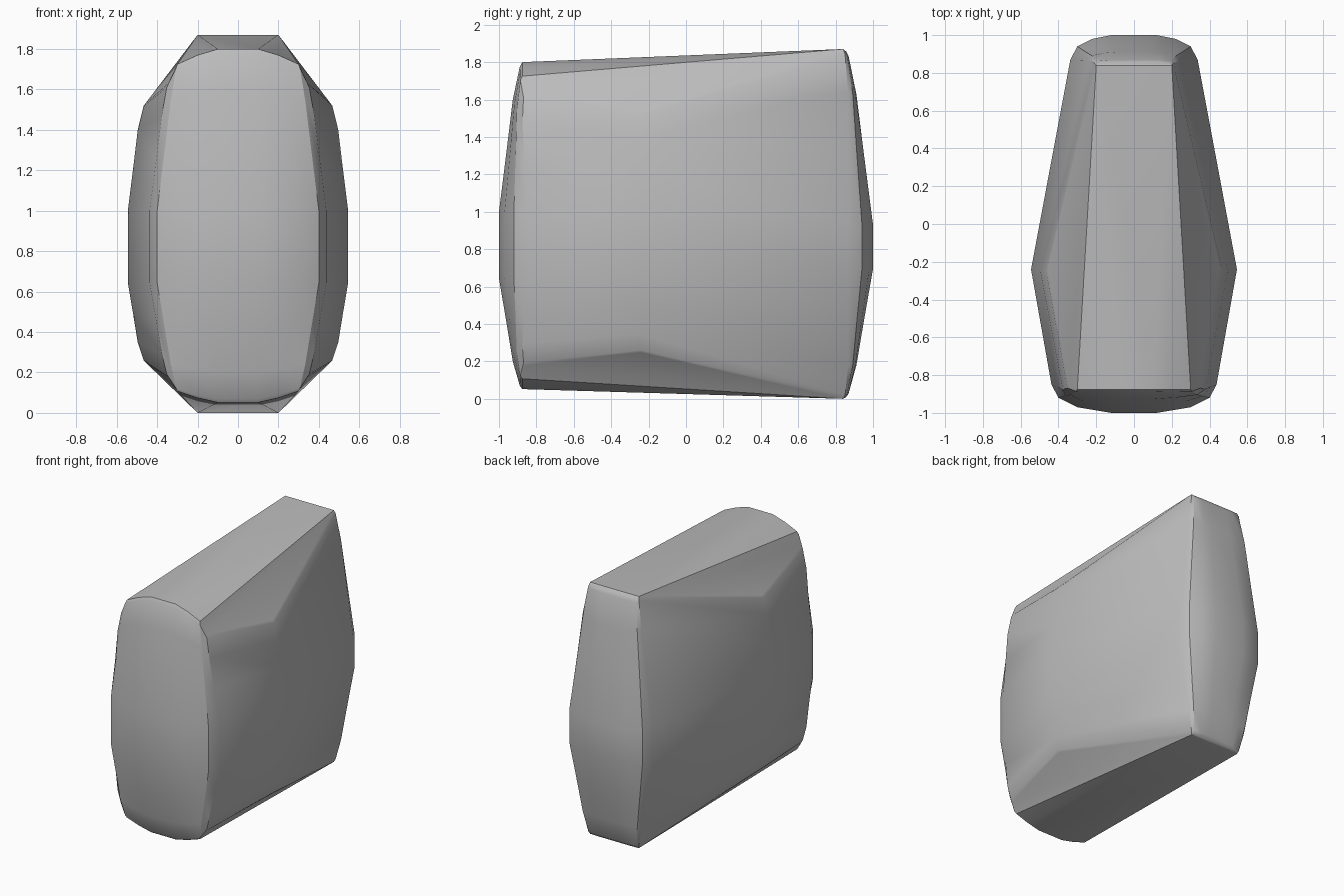
import bpy, bmesh, math
from mathutils import Vector

cube = bpy.data.objects.get("Cube")
if cube:
    bpy.data.objects.remove(cube, do_unlink=True)

# Plain stone colour
stone = bpy.data.materials.new("stone grey")
stone.use_nodes = True
stone.diffuse_color = (0.5, 0.5, 0.5, 1)
stone.node_tree.nodes["Principled BSDF"].inputs["Base Color"].default_value = (0.5, 0.5, 0.5, 1)

# Half outlines from front to back: widest level and upper edge
waist = [Vector(p) for p in (
    (.12, -1, 1), (.3, -.97, 1), (.4, -.92, 1), (.437, -.85, 1), (.545, -.24, 1),
    (.337, .87, .96), (.3, .94, .94), (.22, .98, .93), (.12, 1, .93))]
crown = [Vector(p) for p in (
    (.1, -.875, 1.8), (.2, -.875, 1.77), (.3, -.875, 1.725), (.345, -.86, 1.63),
    (.455, -.24, 1.535), (.2, .84, 1.87), (.19, .85, 1.86), (.13, .855, 1.86), (.07, .855, 1.86))]
CORNER = 5
BULGE = 0.02


def between(t, bulge):
    """Outline part-way from waist to crown, pushed slightly outwards."""
    row = []
    for a, b in zip(waist, crown):
        out = Vector((a.x, a.y, 0)).normalized()
        row.append(a.lerp(b, t) + out * bulge)
    return row


def lower(p):
    """Underside counterpart of an upper point."""
    return Vector((p.x, p.y, (1.87 - p.z) * 0.74))


upper_rows = [crown, between(.97, BULGE / 2), between(.75, BULGE), between(.4, BULGE / 2), waist]
lower_rows = [[lower(p) for p in row] for row in reversed(upper_rows)]

bm = bmesh.new()


def closed_ring(row):
    mirrored = [Vector((-p.x, p.y, p.z)) for p in reversed(row)]
    return [bm.verts.new(p) for p in row + mirrored]


# Wrapped side walls
rings = [closed_ring(row) for row in upper_rows + lower_rows]
n = len(rings[0])
for a, b in zip(rings, rings[1:]):
    for i in range(n):
        j = (i + 1) % n
        bm.faces.new((a[i], a[j], b[j], b[i]))

# Top and bottom: central strip, fanned flanks and narrow rear edge
for ring in (rings[0], rings[-1]):
    other = n - 1 - CORNER
    bm.faces.new((ring[0], ring[CORNER], ring[other], ring[n - 1]))
    bm.faces.new(ring[CORNER:other + 1])
    for i in range(CORNER - 1):
        bm.faces.new((ring[CORNER], ring[i], ring[i + 1]))
        bm.faces.new((ring[other], ring[n - 1 - i], ring[n - 2 - i]))

bmesh.ops.recalc_face_normals(bm, faces=bm.faces[:])
mesh = bpy.data.meshes.new("stone_block")
bm.to_mesh(mesh)
bm.free()
mesh.materials.append(stone)

block = bpy.data.objects.new("stone_block", mesh)
bpy.context.collection.objects.link(block)
bpy.ops.object.select_all(action='DESELECT')
block.select_set(True)
bpy.context.view_layer.objects.active = block
bpy.ops.object.shade_smooth_by_angle(angle=math.radians(30))
